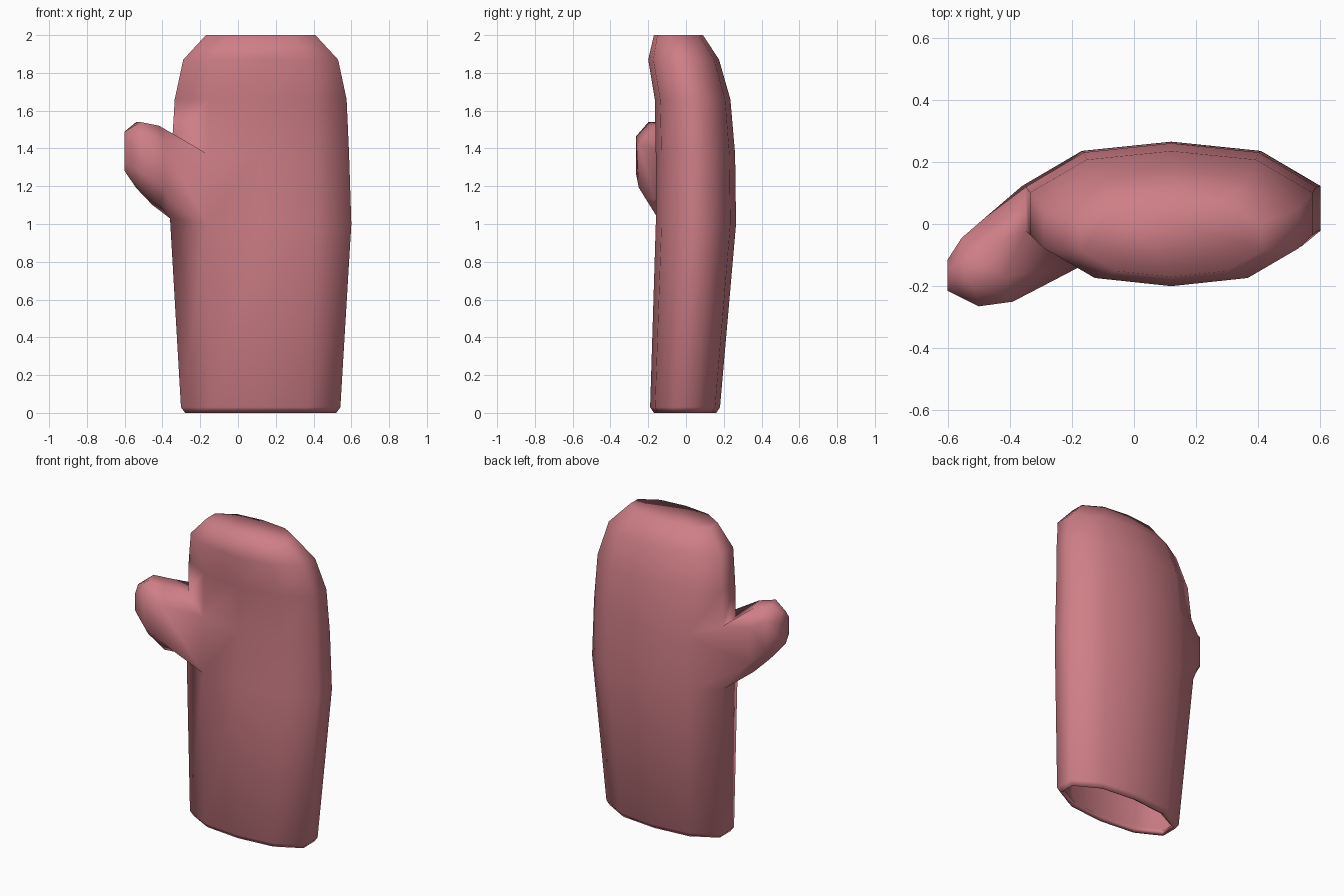
import bpy
import bmesh

cube = bpy.data.objects.get("Cube")
if cube:
    bpy.data.objects.remove(cube, do_unlink=True)

wool = bpy.data.materials.new("dusty_pink_wool")
wool.use_nodes = True
colour = (0.62, 0.21, 0.24, 1)
wool.diffuse_color = colour
bsdf = wool.node_tree.nodes["Principled BSDF"]
bsdf.inputs["Base Color"].default_value = colour
bsdf.inputs["Roughness"].default_value = 0.8

# Ten-sided hand cross-section, counter-clockwise from the +x side
SECTION = [(1, .33), (.6, .86), (0, 1), (-.6, .86), (-1, .33),
           (-1, -.35), (-.6, -.86), (0, -1), (.6, -.86), (1, -.35)]

# Hand levels: z, half width, front y, back y
LEVELS = [(0, .40, -.17, .16), (.03, .422, -.19, .18), (1.0, .48, -.16, .265),
          (1.37, .468, -.16, .26), (1.66, .455, -.165, .235),
          (1.87, .41, -.2, .175), (2.0, .29, -.17, .09)]

# Thumb rings: front xy, back xy, low z, high z
THUMB = [((-.39, -.25), (-.48, .02), 1.1, 1.52),
         ((-.5, -.265), (-.555, -.045), 1.19, 1.54),
         ((-.6, -.215), (-.6, -.115), 1.28, 1.49)]


def hand_ring(bm, z, half, front, back):
    mid, depth = (front + back) / 2, (back - front) / 2
    return [bm.verts.new((.12 + u * half, mid + v * depth, z)) for u, v in SECTION]


def thumb_ring(bm, front, back, low, high):
    trim = .22 * (high - low)
    bottom = [(0, low + trim), (.3, low), (.7, low), (1, low + trim)]
    top = [(1, high - trim), (.7, high), (.3, high), (0, high - trim)]
    return [bm.verts.new((back[0] + (front[0] - back[0]) * t,
                          back[1] + (front[1] - back[1]) * t, z))
            for t, z in bottom + top]


def bridge(bm, a, b, skip=()):
    n = len(a)
    for i in range(n):
        if i not in skip:
            j = (i + 1) % n
            bm.faces.new((a[i], a[j], b[j], b[i]))


bm = bmesh.new()

# Hand, open at the wrist, with a gap on its right side for the thumb
rings = [hand_ring(bm, *level) for level in LEVELS]
for i in range(len(rings) - 1):
    bridge(bm, rings[i], rings[i + 1], (3, 4, 5) if i == 2 else ())
bm.faces.new(rings[-1])

# Thumb grown out of the gap
low, high = rings[2], rings[3]
for k in (4, 5):
    low[k].co.z += .03
    high[k].co.z += .07
loop = low[3:7] + high[6:2:-1]
for ring in THUMB:
    new = thumb_ring(bm, *ring)
    bridge(bm, loop, new)
    loop = new
bm.faces.new(loop)

bmesh.ops.recalc_face_normals(bm, faces=bm.faces)
for face in bm.faces:
    face.smooth = True
mesh = bpy.data.meshes.new("mitten")
bm.to_mesh(mesh)
bm.free()
mesh.materials.append(wool)
mitten = bpy.data.objects.new("mitten", mesh)
bpy.context.collection.objects.link(mitten)

# Knitted wall thickness
wall = mitten.modifiers.new("wall", 'SOLIDIFY')
wall.thickness = .03
wall.offset = -1
